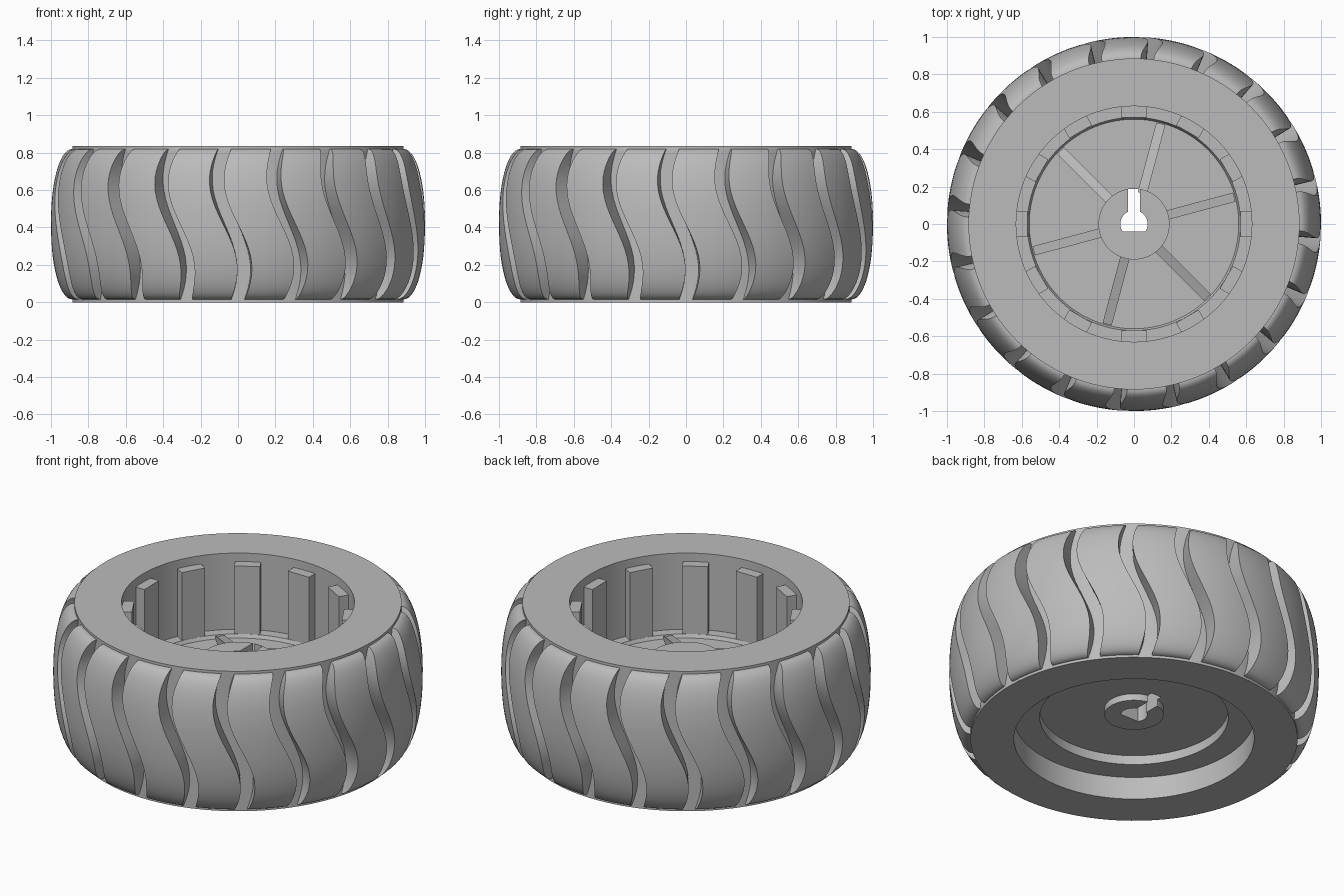
import bpy, bmesh, math
from math import sin, cos, pi, radians
from mathutils import Matrix

if "Cube" in bpy.data.objects:
    bpy.data.objects.remove(bpy.data.objects["Cube"])

grey = bpy.data.materials.new("plain grey")
grey.use_nodes = True
colour = (0.5, 0.5, 0.5, 1)
grey.diffuse_color = colour
grey.node_tree.nodes["Principled BSDF"].inputs["Base Color"].default_value = colour


def finish(bm, name, smooth=True):
    bmesh.ops.recalc_face_normals(bm, faces=bm.faces)
    mesh = bpy.data.meshes.new(name)
    bm.to_mesh(mesh)
    bm.free()
    mesh.materials.append(grey)
    obj = bpy.data.objects.new(name, mesh)
    bpy.context.collection.objects.link(obj)
    if smooth:
        bpy.ops.object.select_all(action="DESELECT")
        obj.select_set(True)
        bpy.context.view_layer.objects.active = obj
        bpy.ops.object.shade_smooth_by_angle(angle=radians(30))
    return obj


def lathe(name, profile, closed):
    """Spin an (r, z) profile around the vertical axis."""
    bm = bmesh.new()
    vs = [bm.verts.new((r, 0, z)) for r, z in profile]
    edges = [bm.edges.new(p) for p in zip(vs, vs[1:])]
    if closed:
        edges.append(bm.edges.new((vs[-1], vs[0])))
    bmesh.ops.spin(bm, geom=vs + edges, axis=(0, 0, 1), cent=(0, 0, 0),
                   angle=2 * pi, steps=120)
    bmesh.ops.remove_doubles(bm, verts=bm.verts, dist=0.0001)
    return finish(bm, name)


def prism(bm, outline, depth):
    """Extrude a planar outline along a vector."""
    face = bm.faces.new([bm.verts.new(p) for p in outline])
    ext = bmesh.ops.extrude_face_region(bm, geom=[face])["geom"]
    top = [g for g in ext if isinstance(g, bmesh.types.BMVert)]
    bmesh.ops.translate(bm, vec=depth, verts=top)
    return list(face.verts) + top


# Tyre carcass
lathe("tyre_body", [(.65, 0), (.885, 0), (.885, .835), (.63, .835),
                    (.63, .135), (.65, .135)], True)

# Rim disc with raised hub and a shallow boss underneath
rim = lathe("rim_and_hub", [(0, .15), (.16, .15), (.16, .19), (.51, .19),
                            (.51, .135), (.64, .135), (.64, .38), (.57, .38),
                            (.56, .36), (.19, .36), (.19, .51), (0, .51)], False)

# Keyed axle hole: flat-bottomed circle joined to a slot
RADIUS, SLOT, FLAT = .073, .033, -.04
start = math.acos(SLOT / RADIUS)
end = math.asin(FLAT / RADIUS)
arc = [start + (end - start) * i / 10 for i in range(11)]
right = [(SLOT, .188)] + [(RADIUS * cos(a), RADIUS * sin(a)) for a in arc]
outline = right + [(-x, y) for x, y in reversed(right)]
bm = bmesh.new()
prism(bm, [(x, y, -.1) for x, y in outline], (0, 0, 1))
cutter = finish(bm, "axle_hole_cutter", False)
cutter.hide_render = True
cut = rim.modifiers.new("axle_hole", "BOOLEAN")
cut.object = cutter
cut.solver = "EXACT"
bpy.context.view_layer.objects.active = rim
bpy.ops.object.select_all(action="DESELECT")
rim.select_set(True)
bpy.ops.object.modifier_apply(modifier=cut.name)
bpy.data.objects.remove(cutter)

# Six sloping spokes from the hub down to the rim
bm = bmesh.new()
for k in range(6):
    side = [(.17, -.025, .35), (.17, -.025, .50), (.555, -.025, .38), (.555, -.025, .35)]
    vs = prism(bm, side, (0, .05, 0))
    bmesh.ops.rotate(bm, verts=vs, matrix=Matrix.Rotation(radians(15 + 60 * k), 3, "Z"))
finish(bm, "spokes", False)

# Twelve upright ribs on the inner wall
bm = bmesh.new()
for k in range(12):
    base = [(.57, -.07, .375), (.64, -.07, .375), (.64, .07, .375), (.57, .07, .375)]
    vs = prism(bm, base, (0, 0, .41))
    bmesh.ops.rotate(bm, verts=vs, matrix=Matrix.Rotation(radians(30 * k), 3, "Z"))
finish(bm, "inner_ribs", False)

# Twenty crowned tread blocks separated by S-shaped grooves
COUNT, GROOVE, ROWS, COLS = 20, 4.5, 28, 8
pitch = 360 / COUNT
bm = bmesh.new()
for k in range(COUNT):
    loops = []
    for i in range(ROWS + 1):
        t = sin(pi * (i / ROWS - .5))
        z = .4175 + .402 * t
        r = .887 + .113 * max(0, 1 - abs(t) ** 2.2) ** .5
        sway = -92.3 - 4.4 * sin(2.6 * t) + k * pitch
        angles = [radians(sway + GROOVE / 2 + (pitch - GROOVE) * j / COLS)
                  for j in range(COLS + 1)]
        ring = [(r, a) for a in angles] + [(.87, angles[-1]), (.87, angles[0])]
        loops.append([bm.verts.new((q * cos(a), q * sin(a), z)) for q, a in ring])
    for low, high in zip(loops, loops[1:]):
        for j in range(len(low)):
            n = (j + 1) % len(low)
            bm.faces.new((low[j], low[n], high[n], high[j]))
    bm.faces.new(loops[0])
    bm.faces.new(loops[-1])
finish(bm, "tread_blocks")
